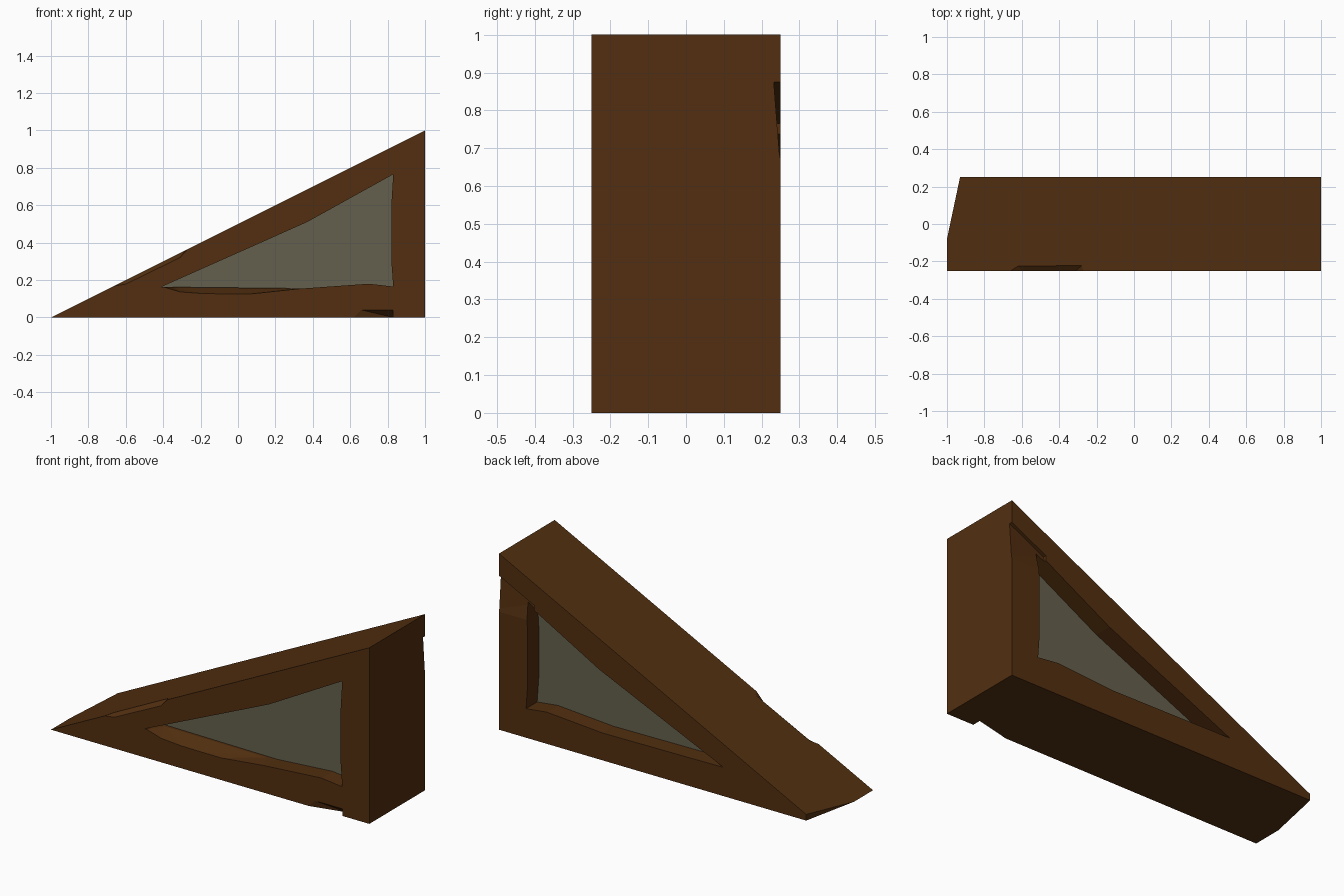
import bpy
import bmesh

if "Cube" in bpy.data.objects:
    bpy.data.objects.remove(bpy.data.objects["Cube"])


def material(name, color):
    m = bpy.data.materials.new(name)
    m.diffuse_color = (*color, 1)
    m.use_nodes = True
    m.node_tree.nodes["Principled BSDF"].inputs["Base Color"].default_value = m.diffuse_color
    return m


wood = material("dark_brown_wood", (0.084, 0.028, 0.005))
grey = material("warm_grey_panel", (0.13, 0.117, 0.074))


def make_object(name, bm, mat=None):
    bmesh.ops.recalc_face_normals(bm, faces=bm.faces[:])
    mesh = bpy.data.meshes.new(name)
    bm.to_mesh(mesh)
    bm.free()
    ob = bpy.data.objects.new(name, mesh)
    bpy.context.collection.objects.link(ob)
    if mat:
        mesh.materials.append(mat)
    return ob


def prism(name, outline, y0, y1, mat=None):
    """Extrude an x-z outline along y."""
    bm = bmesh.new()
    face = bm.faces.new([bm.verts.new((x, y0, z)) for x, z in outline])
    ext = bmesh.ops.extrude_face_region(bm, geom=[face])
    for v in ext["geom"]:
        if isinstance(v, bmesh.types.BMVert):
            v.co.y = y1
    return make_object(name, bm, mat)


def hull(name, points):
    """Convex chip volume used as a cutter."""
    bm = bmesh.new()
    for p in points:
        bm.verts.new(p)
    res = bmesh.ops.convex_hull(bm, input=bm.verts[:])
    loose = [v for v in bm.verts if not v.link_faces]
    bmesh.ops.delete(bm, geom=loose, context="VERTS")
    return make_object(name, bm)


def cut(target, cutter):
    mod = target.modifiers.new("cut", "BOOLEAN")
    mod.operation = "DIFFERENCE"
    mod.solver = "EXACT"
    mod.object = cutter
    bpy.context.view_layer.objects.active = target
    bpy.ops.object.modifier_apply(modifier=mod.name)
    bpy.data.objects.remove(cutter)


# Wooden wedge frame
frame = prism("wooden_frame", [(-1, 0), (1, 0), (1, 1)], -0.25, 0.25, wood)

# Triangular opening with hand-hewn edges
opening = [(-0.41, 0.163), (0.35, 0.155), (0.7, 0.18), (0.83, 0.165),
           (0.82, 0.3), (0.82, 0.6), (0.83, 0.765), (0.37, 0.51)]
cut(frame, prism("opening_cutter", opening, -0.4, 0.4))

# Worn lower lip of the opening on the front
cut(frame, hull("lip_cutter", [
    (-0.41, -0.27, 0.163), (-0.3, -0.27, 0.13), (-0.15, -0.27, 0.119),
    (0.02, -0.27, 0.119), (0.35, -0.27, 0.154), (0.35, -0.27, 0.2),
    (-0.35, -0.16, 0.165), (0.3, -0.16, 0.157), (0.2, -0.16, 0.2)]))

# Chip along the front of the sloped edge
cut(frame, hull("slope_chip_cutter", [
    (-0.66, -0.25, 0.168), (-0.6, -0.25, 0.178), (-0.31, -0.25, 0.32),
    (-0.27, -0.25, 0.364), (-0.62, -0.225, 0.19), (-0.28, -0.222, 0.36),
    (-0.64, -0.3, 0.19), (-0.28, -0.3, 0.35),
    (-0.62, -0.3, 0.3), (-0.28, -0.3, 0.45), (-0.28, -0.222, 0.4)]))

# Chip at the front bottom edge
cut(frame, hull("bottom_chip_cutter", [
    (0.62, -0.25, 0), (0.66, -0.25, 0.04), (0.83, -0.25, 0.04),
    (0.83, -0.2, 0), (0.83, -0.2, -0.04), (0.62, -0.3, -0.04),
    (0.83, -0.3, -0.04), (0.83, -0.3, 0.04), (0.66, -0.3, 0.04)]))

# Skewed back corner of the thin end
cut(frame, hull("tip_cutter", [
    (x, y, z) for z in (-0.1, 0.2)
    for x, y in ((-1, -0.08), (-0.919, 0.302), (-1.1, 0.302), (-1.1, -0.08))]))

# Shaved face of the upright under the sloped beam on the back
cut(frame, hull("upright_cutter", [
    (x, y, z) for x in (0.78, 1.05)
    for y, z in ((0.25, 0.67), (0.232, 0.375 + 0.5 * x),
                 (0.3, 0.375 + 0.5 * x), (0.3, 0.67))]))

# Recessed infill panel, its rim hidden inside the frame
prism("infill_panel", [(-0.5, 0.14), (0.88, 0.14), (0.88, 0.84)],
      -0.15, 0.15, grey)
